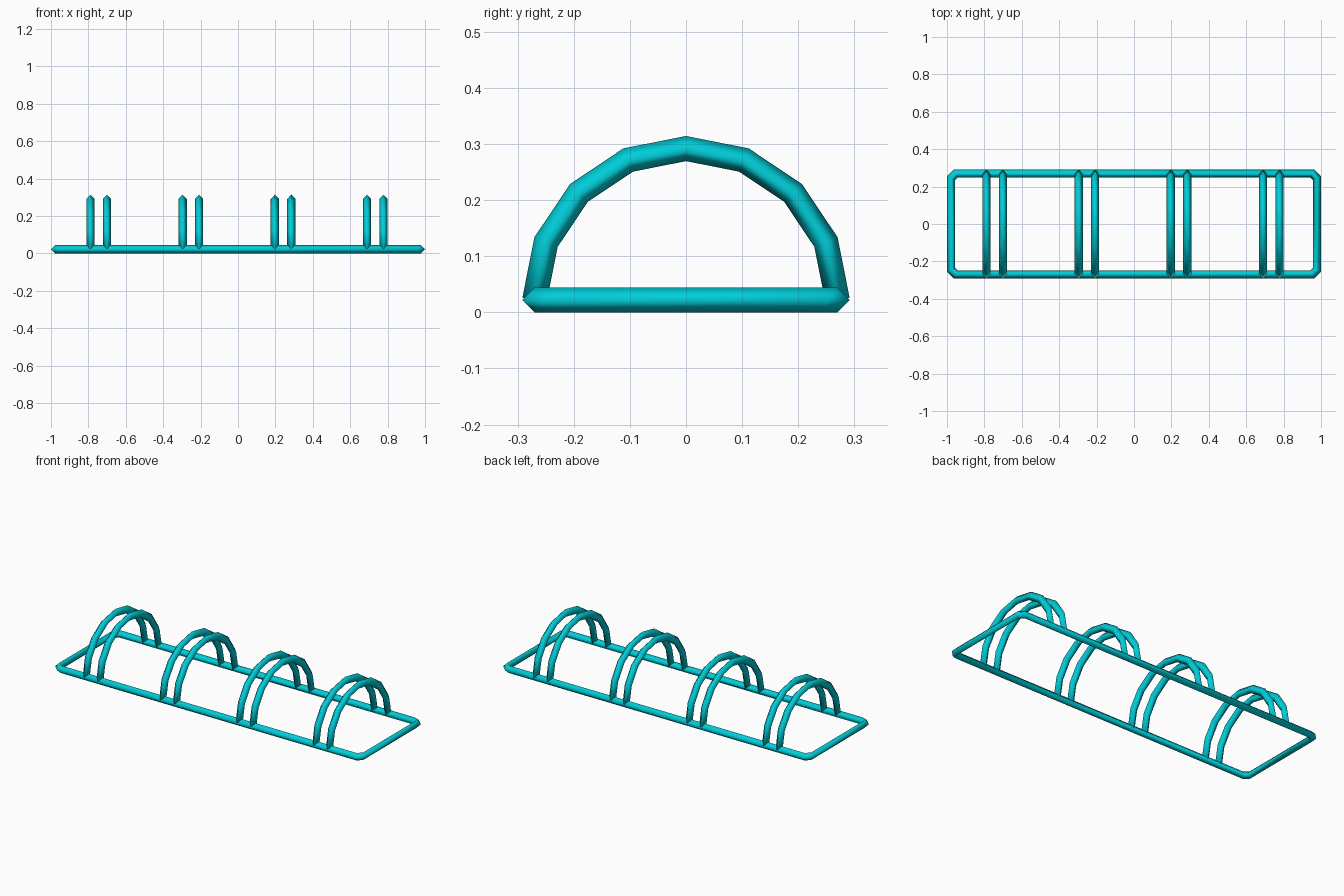
import bpy, bmesh
from math import sin, cos, pi
from mathutils import Vector

if "Cube" in bpy.data.objects:
    bpy.data.objects.remove(bpy.data.objects["Cube"])

R = 0.022          # tube radius
SIDES = 4          # tube cross-section
HX, HY = 0.978, 0.27

mat = bpy.data.materials.new("turquoise_paint")
mat.diffuse_color = (0.0, 0.62, 0.7, 1)
mat.use_nodes = True
mat.node_tree.nodes["Principled BSDF"].inputs["Base Color"].default_value = mat.diffuse_color


def tube(name, pts, side, closed=False):
    """Sweep a low-poly tube along a planar path; side is the plane normal."""
    bm = bmesh.new()
    pts, side, n = [Vector(p) for p in pts], Vector(side), len(pts)
    rings = []
    for i, p in enumerate(pts):
        a = (p - pts[i - 1]).normalized() if closed or i > 0 else None
        b = (pts[(i + 1) % n] - p).normalized() if closed or i < n - 1 else None
        t = ((a or b) + (b or a)).normalized()
        out = t.cross(side) / t.dot(b or a)      # mitred outward direction
        rings.append([bm.verts.new(p + R * (out * cos(2 * pi * k / SIDES) + side * sin(2 * pi * k / SIDES)))
                      for k in range(SIDES)])
    for i in range(n if closed else n - 1):
        r, s = rings[i], rings[(i + 1) % n]
        for k in range(SIDES):
            m = (k + 1) % SIDES
            bm.faces.new((r[k], r[m], s[m], s[k]))
    if not closed:
        bm.faces.new(rings[0])
        bm.faces.new(rings[-1])
    bmesh.ops.recalc_face_normals(bm, faces=bm.faces)
    for f in bm.faces:
        f.smooth = True
    me = bpy.data.meshes.new(name)
    bm.to_mesh(me)
    bm.free()
    me.materials.append(mat)
    ob = bpy.data.objects.new(name, me)
    bpy.context.collection.objects.link(ob)
    return ob


# Ground frame with clipped corners
c = 0.025
frame = []
for sx, sy in ((1, 1), (-1, 1), (-1, -1), (1, -1)):
    pair = [(sx * HX, sy * (HY - c), R), (sx * (HX - c), sy * HY, R)]
    frame += pair if sx * sy > 0 else pair[::-1]
tube("ground_frame", frame, (0, 0, 1), closed=True)

# Four pairs of wheel hoops
for i in range(4):
    for j, s in enumerate((-1, 1)):
        x = -0.745 + 0.493 * i + s * 0.044
        arc = [(x, HY * cos(pi * k / 8), R + HY * sin(pi * k / 8)) for k in range(9)]
        tube(f"wheel_hoop_{i + 1}_{'left' if j == 0 else 'right'}", arc, (1, 0, 0))
